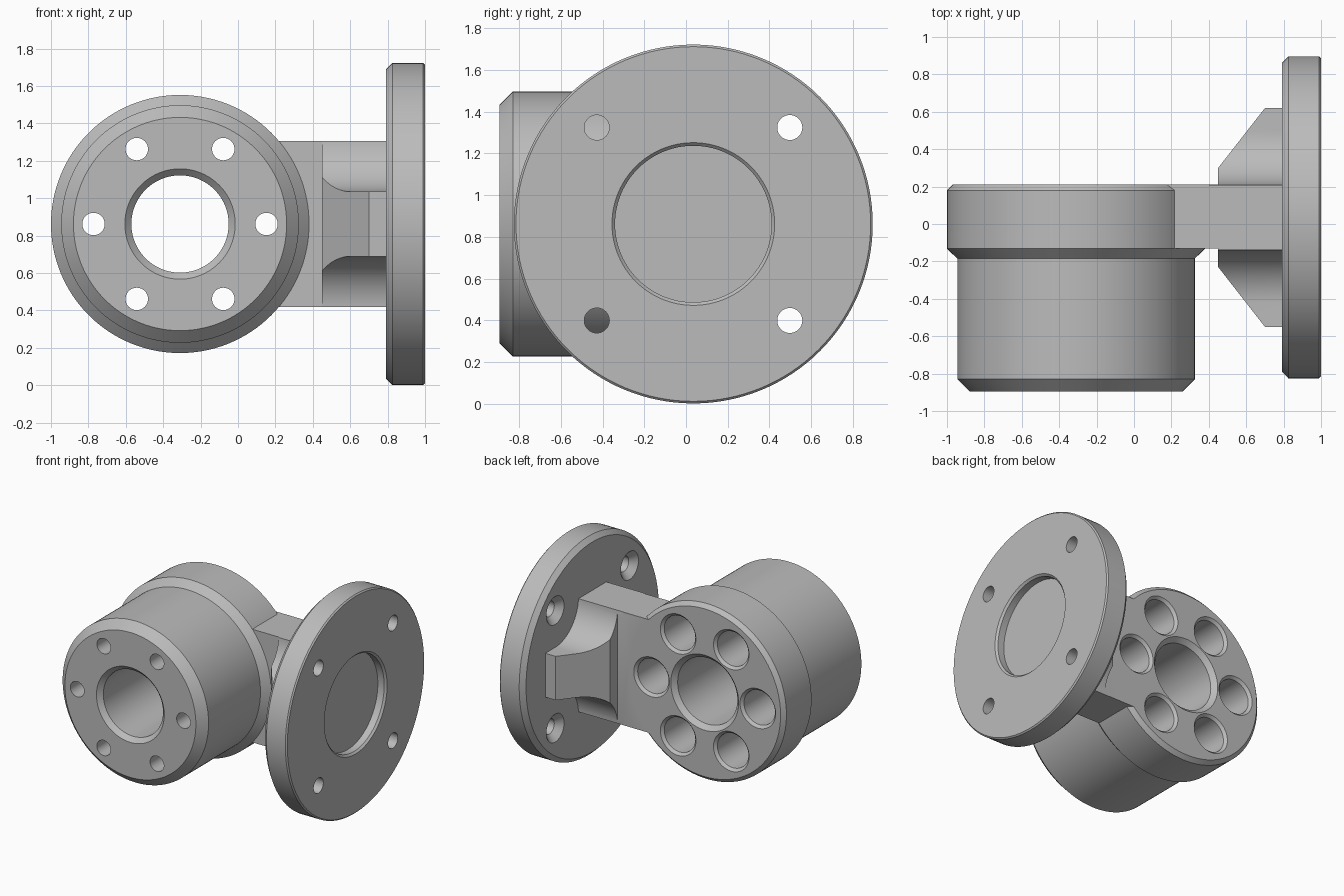
import bpy, bmesh
from math import sin, cos, pi, radians
from mathutils import Vector

if "Cube" in bpy.data.objects:
    bpy.data.objects.remove(bpy.data.objects["Cube"], do_unlink=True)

CX, CY, CZ = -0.31, 0.035, 0.862      # bore axis x, plate axis y, common height
BOLT = 0.4625                         # bolt offset on both bolt patterns

grey = bpy.data.materials.new("machined grey")
grey.use_nodes = True
COLOUR = (0.5, 0.5, 0.5, 1)
grey.diffuse_color = COLOUR
grey.node_tree.nodes["Principled BSDF"].inputs["Base Color"].default_value = COLOUR


def finish(name, bm):
    bmesh.ops.recalc_face_normals(bm, faces=bm.faces)
    mesh = bpy.data.meshes.new(name)
    bm.to_mesh(mesh)
    bm.free()
    mesh.materials.append(grey)
    obj = bpy.data.objects.new(name, mesh)
    bpy.context.collection.objects.link(obj)
    return obj


def lathe(name, profile, axis, centre, n=96):
    """Solid of revolution: profile is (distance along axis, radius)."""
    bm = bmesh.new()
    rings = []
    for t, r in profile:
        ring = []
        for i in range(n):
            a, b = r * cos(2 * pi * i / n), r * sin(2 * pi * i / n)
            p = Vector((t, a, b)) if axis == "X" else Vector((a, t, b))
            ring.append(bm.verts.new(p + Vector(centre)))
        rings.append(ring)
    for lo, hi in zip(rings, rings[1:]):
        for i in range(n):
            j = (i + 1) % n
            bm.faces.new((lo[i], lo[j], hi[j], hi[i]))
    bm.faces.new(rings[0])
    bm.faces.new(rings[-1])
    return finish(name, bm)


def prism(name, points, offset):
    """Extrude a flat outline along an offset."""
    bm = bmesh.new()
    face = bm.faces.new([bm.verts.new(p) for p in points])
    out = bmesh.ops.extrude_face_region(bm, geom=[face])
    moved = [v for v in out["geom"] if isinstance(v, bmesh.types.BMVert)]
    bmesh.ops.translate(bm, verts=moved, vec=offset)
    if not face.is_valid or len(bm.faces) < len(points) + 2:
        bm.faces.new([v for v in bm.verts if v not in moved])
    return finish(name, bm)


def combine(obj, other, operation):
    """Apply a boolean and discard the second solid."""
    mod = obj.modifiers.new("join", "BOOLEAN")
    mod.operation, mod.solver, mod.object = operation, "EXACT", other
    dg = bpy.context.evaluated_depsgraph_get()
    mesh = bpy.data.meshes.new_from_object(obj.evaluated_get(dg))
    obj.modifiers.clear()
    obj.data = mesh
    bpy.data.objects.remove(other, do_unlink=True)


# Arm with flared gussets, mirrored about its centre
flare = [(0.45, 0.265), (0.70, 0.585), (0.85, 0.585)]
outline = [(-0.1, -0.132), (0.45, -0.132)]
outline += [(x, CY - y) for x, y in flare]
outline += [(x, CY + y) for x, y in reversed(flare)]
outline += [(0.45, 0.21), (-0.1, 0.21)]
housing = prism("flanged_housing", [(x, y, CZ - 0.445) for x, y in outline], (0, 0, 0.89))

# Rounded wrench clearances in the gusset corners
R = 0.29
corner = [(-R * sin(k * pi / 48), -R * cos(k * pi / 48)) for k in range(25)]
corner += [(-R, 0.4), (0.5, 0.4), (0.5, -R)]
for sy in (-1, 1):
    for sz in (-1, 1):
        pts = [(0.4, CY + sy * (BOLT + a), CZ + sz * (BOLT + b)) for a, b in corner]
        combine(housing, prism("clearance", pts, (0.6, 0, 0)), "DIFFERENCE")

# Mounting plate
plate = lathe("plate", [(0.79, 0.825), (0.825, 0.86), (0.99, 0.86), (1.0, 0.85)],
              "X", (0, CY, CZ), 128)
combine(housing, plate, "UNION")

# Barrel with its wide rear collar
barrel = lathe("barrel", [(-0.895, 0.57), (-0.83, 0.635), (-0.185, 0.635),
                          (-0.132, 0.69), (0.18, 0.69), (0.21, 0.66)],
               "Y", (CX, 0, CZ), 128)
combine(housing, barrel, "UNION")

# Main bore, chamfered at both ends
bore = lathe("bore", [(-0.915, 0.315), (-0.86, 0.26), (0.175, 0.26), (0.23, 0.315)],
             "Y", (CX, 0, CZ))
combine(housing, bore, "DIFFERENCE")

# Six bolt holes with deep rear counterbores
for k in range(6):
    a = k * pi / 3
    hole = lathe("bolt_hole", [(-1, 0.06), (-0.55, 0.06), (-0.55, 0.135),
                               (0.19, 0.135), (0.23, 0.175)],
                 "Y", (CX + BOLT * cos(a), 0, CZ + BOLT * sin(a)), 48)
    combine(housing, hole, "DIFFERENCE")

# Shallow round recess in the plate face
recess = lathe("recess", [(0.93, 0.375), (0.985, 0.375), (1.02, 0.41)], "X", (0, CY, CZ))
combine(housing, recess, "DIFFERENCE")

# Four countersunk plate holes
for sy in (-1, 1):
    for sz in (-1, 1):
        hole = lathe("plate_hole", [(0.77, 0.13), (0.84, 0.06), (1.1, 0.06)],
                     "X", (0, CY + sy * BOLT, CZ + sz * BOLT), 48)
        combine(housing, hole, "DIFFERENCE")

# Smooth curved walls, crisp machined edges
housing.data.materials.clear()
housing.data.materials.append(grey)
bpy.ops.object.select_all(action="DESELECT")
housing.select_set(True)
bpy.context.view_layer.objects.active = housing
bpy.ops.object.shade_smooth_by_angle(angle=radians(25))
